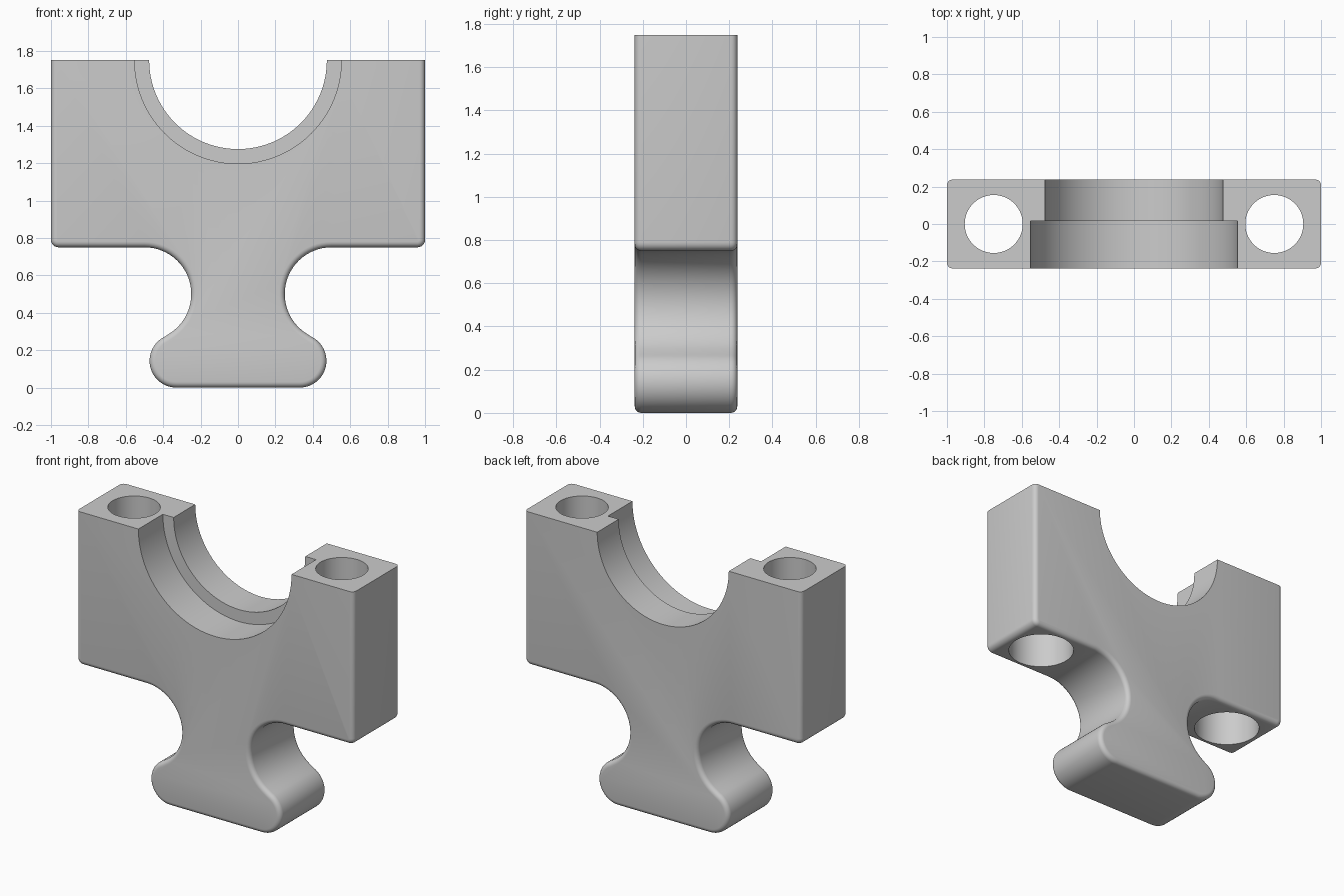
import bpy, bmesh
from math import sin, cos, radians, pi

cube = bpy.data.objects.get("Cube")
if cube:
    bpy.data.objects.remove(cube)

HALF_DEPTH = 0.2375
TOP = 1.75
FILLET = 0.03

grey = bpy.data.materials.new("plain grey")
grey.use_nodes = True
colour = (0.6, 0.6, 0.6, 1)
grey.diffuse_color = colour
grey.node_tree.nodes["Principled BSDF"].inputs["Base Color"].default_value = colour


def arc(cx, cz, r, start, end, n):
    """Points along an arc, angles in degrees."""
    angles = [radians(start + (end - start) * i / n) for i in range(n + 1)]
    return [(cx + r * cos(a), cz + r * sin(a)) for a in angles]


def make_object(name, bm):
    mesh = bpy.data.meshes.new(name)
    bmesh.ops.recalc_face_normals(bm, faces=bm.faces)
    bm.to_mesh(mesh)
    bm.free()
    obj = bpy.data.objects.new(name, mesh)
    bpy.context.collection.objects.link(obj)
    mesh.materials.append(grey)
    return obj


def cutter(name, radius, start, end, axis, x=0):
    """Cylinder cutter along y (at the top edge) or along z."""
    bm = bmesh.new()
    bmesh.ops.create_cone(bm, cap_ends=True, segments=96, radius1=radius,
                          radius2=radius, depth=end - start)
    obj = make_object(name, bm)
    middle = (start + end) / 2
    if axis == "y":
        obj.rotation_euler.x = pi / 2
        obj.location = (x, middle, TOP)
    else:
        obj.location = (x, 0, middle)
    obj.hide_render = True
    return obj


# Half outline: rounded foot, concave neck, underside, rounded shoulder
half = arc(0.33, 0.143, 0.143, -90, 64.4, 20)
half += arc(0.5, 0.5, 0.25, 244.4, 90, 28)[1:]
half += arc(0.96, 0.79, 0.04, -90, 0, 6)
half.append((1.0, TOP + 0.2))
outline = half + [(-x, z) for x, z in reversed(half)]

# Body: extruded outline with filleted front and back rims
bm = bmesh.new()
face = bm.faces.new([bm.verts.new((x, -HALF_DEPTH, z)) for x, z in outline])
side = bmesh.ops.extrude_face_region(bm, geom=[face])
for v in side["geom"]:
    if isinstance(v, bmesh.types.BMVert):
        v.co.y = HALF_DEPTH
bmesh.ops.recalc_face_normals(bm, faces=bm.faces)
rims = [e for e in bm.edges
        if abs(e.verts[0].co.y - e.verts[1].co.y) < 0.001
        and min(v.co.z for v in e.verts) < TOP]
bmesh.ops.bevel(bm, geom=rims, offset=FILLET, offset_type="OFFSET",
                segments=5, profile=0.5, affect="EDGES")

# Flat, sharp top
cut = bmesh.ops.bisect_plane(bm, geom=bm.verts[:] + bm.edges[:] + bm.faces[:],
                             plane_co=(0, 0, TOP), plane_no=(0, 0, 1),
                             clear_outer=True)
bmesh.ops.holes_fill(bm, edges=[g for g in cut["geom_cut"]
                                if isinstance(g, bmesh.types.BMEdge)])
body = make_object("bearing_block", bm)

# Stepped half bore and counterbored bolt holes
cutters = [cutter("bore_cutter", 0.475, -0.5, 0.5, "y"),
           cutter("bore_step_cutter", 0.553, -0.5, 0.015, "y")]
for label, x in (("left", 0.75), ("right", -0.75)):
    cutters.append(cutter(label + "_bolt_hole_cutter", 0.155, 0.6, 2.0, "z", x))
    cutters.append(cutter(label + "_counterbore_cutter", 0.2, 0.6, 1.2, "z", x))

bpy.context.view_layer.objects.active = body
body.select_set(True)
for c in cutters:
    mod = body.modifiers.new(c.name, "BOOLEAN")
    mod.operation = "DIFFERENCE"
    mod.solver = "EXACT"
    mod.object = c
    bpy.ops.object.modifier_apply(modifier=mod.name)
for c in cutters:
    bpy.data.objects.remove(c)

bpy.ops.object.select_all(action="DESELECT")
body.select_set(True)
bpy.ops.object.shade_smooth_by_angle(angle=radians(30))
